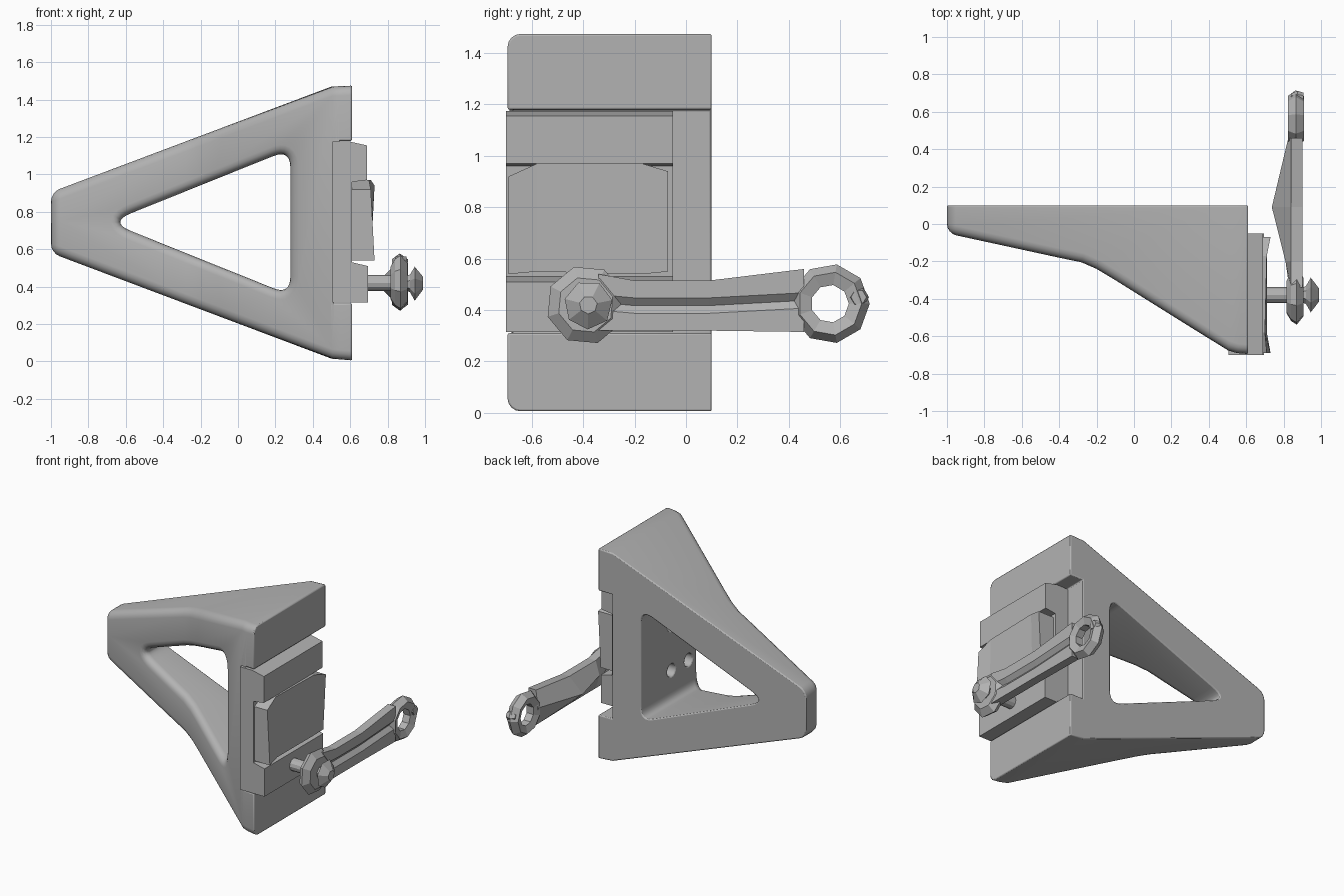
import bpy, bmesh, math
from mathutils import Vector

cube = bpy.data.objects.get("Cube")
if cube:
    bpy.data.objects.remove(cube)

grey = bpy.data.materials.new("matte grey")
grey.use_nodes = True
GREY = (0.45, 0.45, 0.45, 1)
grey.diffuse_color = GREY
grey.node_tree.nodes["Principled BSDF"].inputs["Base Color"].default_value = GREY


def add_object(name, bm):
    bmesh.ops.recalc_face_normals(bm, faces=bm.faces)
    mesh = bpy.data.meshes.new(name)
    bm.to_mesh(mesh)
    bm.free()
    mesh.materials.append(grey)
    obj = bpy.data.objects.new(name, mesh)
    bpy.context.collection.objects.link(obj)
    return obj


def loft(name, rings):
    """Skin a list of equally long rings and cap both ends."""
    bm = bmesh.new()
    loops = [[bm.verts.new(p) for p in ring] for ring in rings]
    n = len(loops[0])
    for a, b in zip(loops, loops[1:]):
        for i in range(n):
            j = (i + 1) % n
            bm.faces.new((a[i], a[j], b[j], b[i]))
    bm.faces.new(loops[0])
    bm.faces.new(loops[-1])
    return add_object(name, bm)


def prism_y(name, points, lo, hi):
    return loft(name, [[(x, y, z) for x, z in points] for y in (lo, hi)])


def box(name, lo, hi):
    (x0, y0, z0), (x1, y1, z1) = lo, hi
    return prism_y(name, [(x0, z0), (x1, z0), (x1, z1), (x0, z1)], y0, y1)


def lathe_x(name, profile, y, z, sides, turn=0):
    """Turn (x, radius) pairs about an axis along x."""
    angles = [turn + math.tau * i / sides for i in range(sides)]
    return loft(name, [[(x, y + r * math.cos(a), z + r * math.sin(a)) for a in angles]
                       for x, r in profile])


def rounded(points, radii, steps=8):
    """Round every corner of a polygon with an arc-like curve."""
    out = []
    for i, (p, r) in enumerate(zip(points, radii)):
        p = Vector(p)
        a = p + (Vector(points[i - 1]) - p).normalized() * r
        b = p + (Vector(points[(i + 1) % len(points)]) - p).normalized() * r
        for k in range(steps + 1):
            t = k / steps
            out.append(a * (1 - t) ** 2 + p * 2 * t * (1 - t) + b * t * t)
    return out


def apply_modifiers(obj):
    deps = bpy.context.evaluated_depsgraph_get()
    mesh = bpy.data.meshes.new_from_object(obj.evaluated_get(deps))
    obj.modifiers.clear()
    obj.data = mesh


def boolean(obj, cutter, operation="DIFFERENCE"):
    mod = obj.modifiers.new("cut", "BOOLEAN")
    mod.operation, mod.solver, mod.object = operation, "EXACT", cutter
    apply_modifiers(obj)
    bpy.data.objects.remove(cutter)


def shade_smooth(obj):
    bpy.ops.object.select_all(action="DESELECT")
    obj.select_set(True)
    bpy.context.view_layer.objects.active = obj
    bpy.ops.object.shade_smooth_by_angle(angle=math.radians(35))


# Triangular frame: plan profile cut to the triangular side outline
plan = [(-1, 0.1), (-1, -0.05), (-0.4, -0.18), (-0.28, -0.205), (-0.2, -0.24),
        (-0.1, -0.3), (0.5, -0.675), (0.55, -0.69), (0.61, -0.695), (0.61, 0.1)]
frame = loft("triangular_frame", [[(x, y, z) for x, y in plan] for z in (-0.2, 1.7)])
outline = [(-1, 0.58), (0.5, 0.015), (0.62, 0.005), (0.62, 1.475), (0.5, 1.47), (-1, 0.905)]
boolean(frame, prism_y("outline_cutter", outline, -1, 1), "INTERSECT")
opening = rounded([(-0.69, 0.745), (0.28, 0.355), (0.28, 1.135)], (0.13, 0.1, 0.1))
boolean(frame, prism_y("opening_cutter", opening, -1, 1))

# Broad rounding on the front rims and the narrow end
bm = bmesh.new()
bm.from_mesh(frame.data)
bm.normal_update()
rims = []
for e in bm.edges:
    ys = [v.co.y for v in e.verts]
    xs = [v.co.x for v in e.verts]
    sharp = len(e.link_faces) == 2 and e.calc_face_angle() > math.radians(35)
    if sharp and min(xs) < 0.6 and (max(ys) < 0.05 or (max(xs) < -0.95 and min(ys) < 0.05)):
        rims.append(e)
bmesh.ops.bevel(bm, geom=rims, offset=0.05, segments=4, profile=0.5, affect="EDGES",
                clamp_overlap=False)
bm.to_mesh(frame.data)
bm.free()

# Slot for the clamp and four screw holes in the wall behind it
boolean(frame, box("slot_cutter", (0.505, -1, 0.31), (1, 1, 1.18)))
for y in (-0.24, -0.43):
    for z in (0.58, 0.9):
        boolean(frame, lathe_x("hole_cutter", [(0.2, 0.045), (0.6, 0.045)], y, z, 16))
soft = frame.modifiers.new("soft_edges", "BEVEL")
soft.width, soft.segments, soft.limit_method = 0.012, 2, "ANGLE"
soft.angle_limit = math.radians(50)
shade_smooth(frame)

# Clamp plate with raised jaws at top and bottom
jaws = [(0.505, 0.315), (0.695, 0.315), (0.695, 0.51), (0.61, 0.53), (0.61, 0.96),
        (0.69, 0.97), (0.69, 1.155), (0.6, 1.175), (0.505, 1.175)]
prism_y("clamp_plate", jaws, -0.7, -0.05)

# Padded centre of the clamp, with flared ends
pad = []
for y, x_low, x_high, low, high in ((-0.69, 0.73, 0.71, 0.54, 0.92), (-0.58, 0.71, 0.70, 0.55, 0.97),
                                    (-0.17, 0.70, 0.71, 0.54, 0.97), (-0.07, 0.71, 0.73, 0.55, 0.94)):
    pad.append([(0.6, y, low), (x_low, y, low), (x_high, y, high), (0.6, y, high)])
loft("clamp_pad", pad)

# Shaft, faceted hub and end nut
AXIS_Y, AXIS_Z = -0.38, 0.42
lathe_x("shaft", [(0.65, 0.042), (0.85, 0.042)], AXIS_Y, AXIS_Z, 12)
lathe_x("lever_hub", [(0.815, 0.09), (0.84, 0.135), (0.87, 0.155), (0.905, 0.11)],
        AXIS_Y - 0.01, AXIS_Z, 8, 0.3)
lathe_x("end_nut", [(0.89, 0.035), (0.92, 0.05), (0.945, 0.095), (0.99, 0.035)],
        AXIS_Y, AXIS_Z, 7, 0.2)

# Lever arm: grooved outer face, ridge along the inner face
arm = []
for y, low, high, ridge in ((-0.34, 0.32, 0.54, 0.83), (-0.2, 0.32, 0.515, 0.81),
                            (0.09, 0.32, 0.515, 0.737), (0.46, 0.315, 0.56, 0.825)):
    mid = (low + high) / 2
    arm.append([(0.9, y, low), (0.9, y, mid - 0.03), (0.875, y, mid), (0.9, y, mid + 0.03),
                (0.9, y, high), (0.84, y, high), (ridge, y, mid), (0.84, y, low)])
loft("lever_arm", arm)

# Eyelet at the end of the lever, with a small tip
eyelet = []
MAJOR, MINOR = 0.11, 0.045
bm = bmesh.new()
for i in range(9):
    a = math.tau * i / 9
    eyelet.append([bm.verts.new((0.865 + MINOR * math.sin(b),
                                 0.56 + (MAJOR + MINOR * math.cos(b)) * math.cos(a),
                                 0.425 + (MAJOR + MINOR * math.cos(b)) * math.sin(a)))
                   for b in (math.tau * k / 5 for k in range(5))])
for i in range(9):
    a, b = eyelet[i - 1], eyelet[i]
    for k in range(5):
        bm.faces.new((a[k - 1], a[k], b[k], b[k - 1]))
add_object("lever_eyelet", bm)
lathe_x("eyelet_tip", [(0.84, 0.025), (0.875, 0.04), (0.905, 0.03)], 0.672, 0.45, 6)
